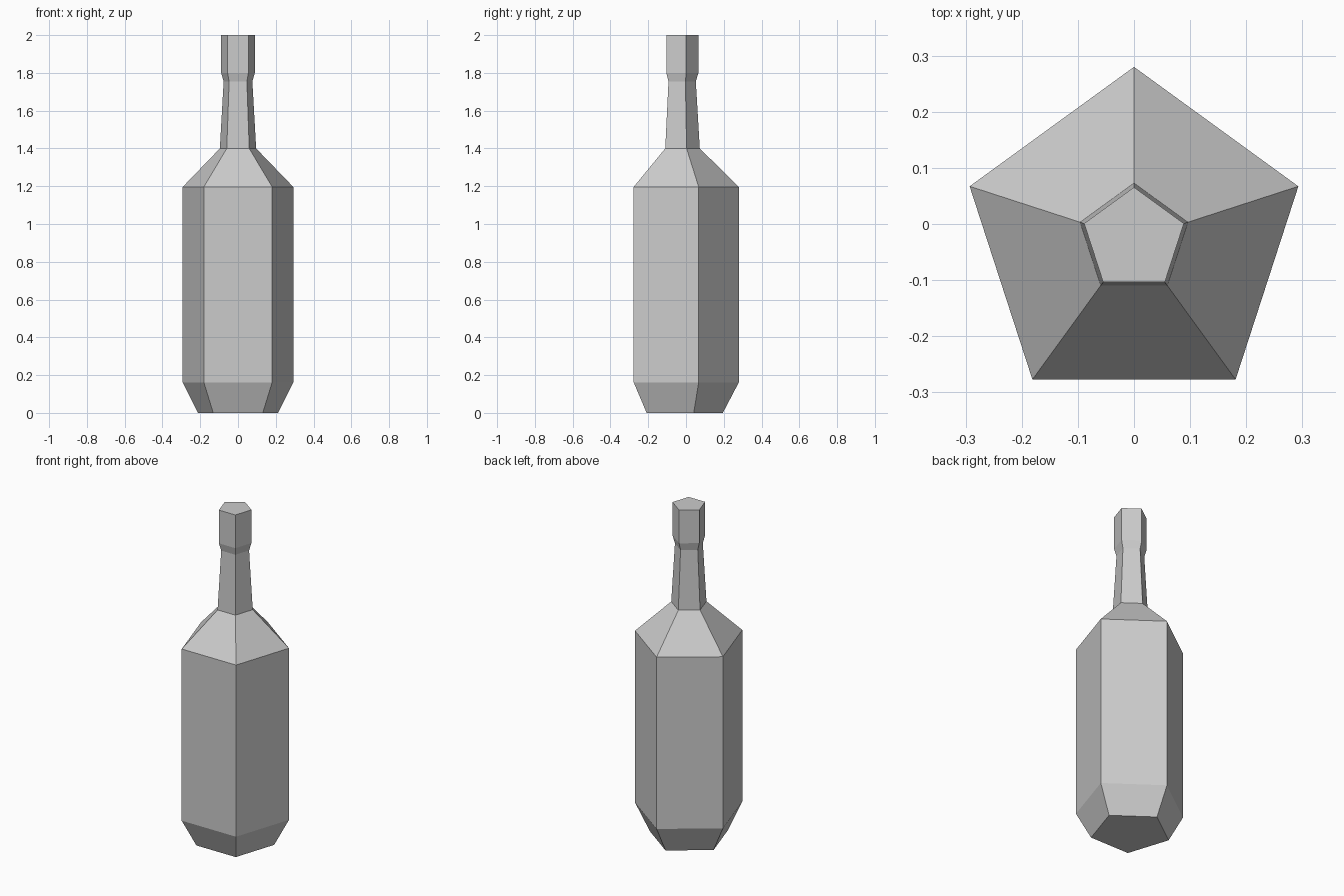
import bpy, bmesh
from math import sin, cos, pi

if "Cube" in bpy.data.objects:
    bpy.data.objects.remove(bpy.data.objects["Cube"])

SIDES = 5
CENTRE_Y = -0.028
# (radius, height) profile from base to lip
PROFILE = [(0.223, 0.0), (0.308, 0.162), (0.308, 1.196), (0.101, 1.4),
           (0.08, 1.754), (0.0935, 1.8), (0.0935, 2.0)]

# Bottle: stacked pentagon rings with a corner towards the back
bm = bmesh.new()
rings = []
for r, z in PROFILE:
    angles = [pi / 2 + 2 * pi * i / SIDES for i in range(SIDES)]
    rings.append([bm.verts.new((r * cos(a), CENTRE_Y + r * sin(a), z)) for a in angles])

# Side walls
for low, high in zip(rings, rings[1:]):
    for i in range(SIDES):
        j = (i + 1) % SIDES
        bm.faces.new((low[i], low[j], high[j], high[i]))

# Closed base and top
bm.faces.new(rings[0][::-1])
bm.faces.new(rings[-1])

mesh = bpy.data.meshes.new("bottle")
bm.to_mesh(mesh)
bm.free()
bpy.context.collection.objects.link(bpy.data.objects.new("bottle", mesh))
